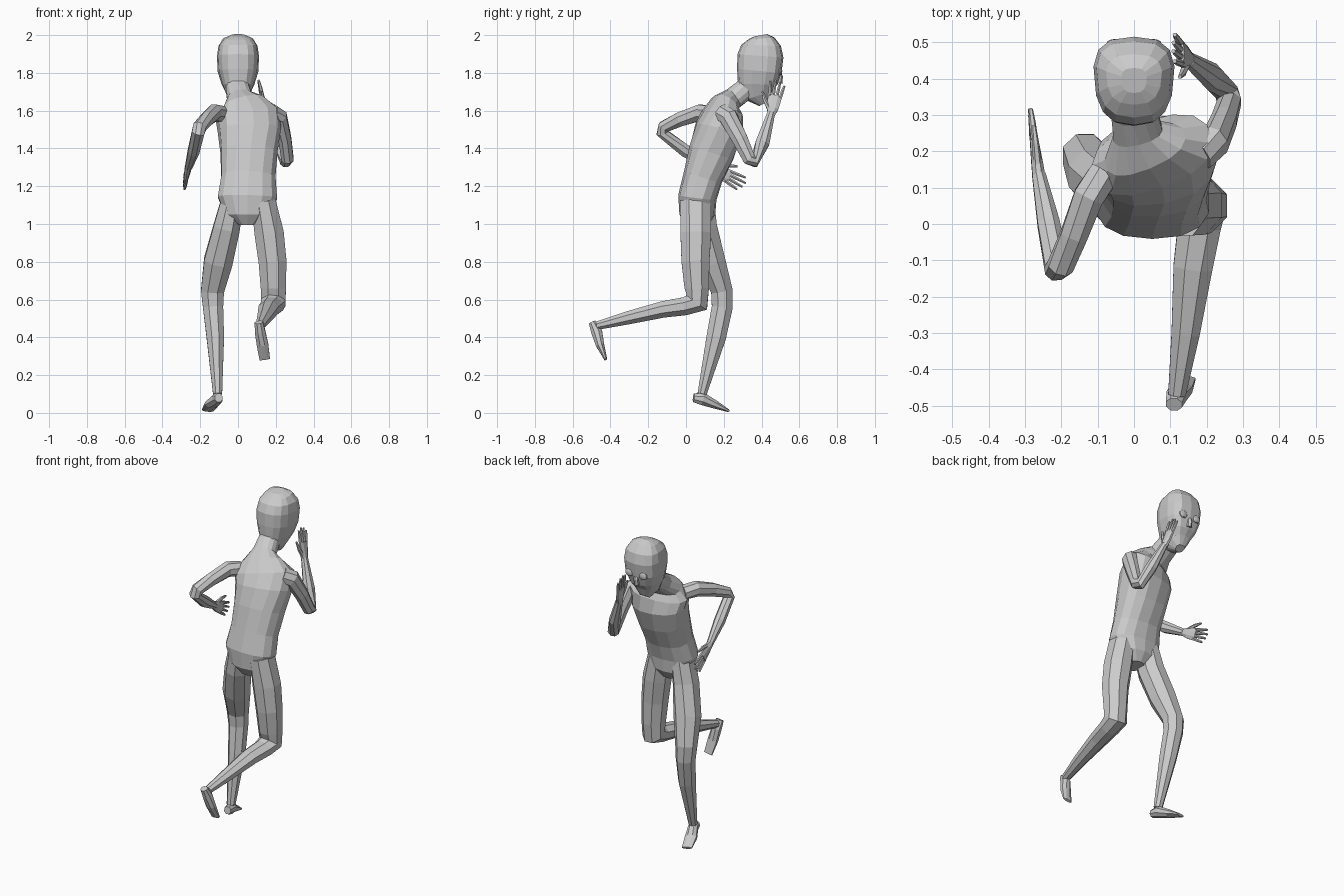
import bpy, bmesh
from math import sin, cos, pi, copysign
from mathutils import Vector


def add_tube(bm, rings, side, n=8, e=2.0, taper=0.0):
    """Loft (x, y, z, ru, rv[, yaw]) rings; 'side' sets the ru direction."""
    pts = [Vector(r[:3]) for r in rings]
    loops = []
    for i, r in enumerate(rings):
        t = Vector()
        if i > 0:
            t += (pts[i] - pts[i - 1]).normalized()
        if i < len(pts) - 1:
            t += (pts[i + 1] - pts[i]).normalized()
        t.normalize()
        s = Vector(side)
        if len(r) > 5:
            s = Vector((cos(r[5]), sin(r[5]), 0))
        u = (s - t * s.dot(t)).normalized()
        v = t.cross(u)
        loop = []
        for k in range(n):
            a = 2 * pi * (k + 0.5) / n
            c, d = (copysign(abs(w) ** (2 / e), w) for w in (cos(a), sin(a)))
            loop.append(bm.verts.new(pts[i] + u * c * r[3] * (1 + taper * d) + v * d * r[4]))
        loops.append(loop)
    for a, b in zip(loops, loops[1:]):
        for k in range(n):
            bm.faces.new((a[k], a[(k + 1) % n], b[(k + 1) % n], b[k]))
    bm.faces.new(loops[0][::-1])
    bm.faces.new(loops[-1])


def finish(name, bm):
    bmesh.ops.recalc_face_normals(bm, faces=bm.faces)
    me = bpy.data.meshes.new(name)
    bm.to_mesh(me)
    bm.free()
    ob = bpy.data.objects.new(name, me)
    bpy.context.collection.objects.link(ob)
    return ob


def tube(name, rings, side=(1, 0, 0), **kw):
    bm = bmesh.new()
    add_tube(bm, rings, side, **kw)
    return finish(name, bm)


def hand(name, wrist, tip, spread):
    """Flat palm, four fingers and a thumb on the +spread edge."""
    w, tip = Vector(wrist), Vector(tip)
    length = (tip - w).length
    d = (tip - w).normalized()
    s = Vector(spread)
    s = (s - d * s.dot(d)).normalized()
    bm = bmesh.new()

    def seg(points, radii, n):
        add_tube(bm, [(*(w + d * a * length + s * b), *r) for (a, b), r in zip(points, radii)], s, n=n)

    seg([(-0.03, 0), (0.2, 0), (0.55, 0)], [(.02, .019), (.034, .017), (.041, .012)], 8)
    for k, reach in enumerate((0.88, 0.97, 1.0, 0.93)):
        b = (1.5 - k) * -0.019
        seg([(0.5, b), (0.75, b * 1.2), (reach, b * 1.35)], [(.010, .010), (.009, .009), (.006, .006)], 6)
    seg([(0.15, .018), (0.38, .05), (0.6, .07)], [(.013, .012), (.011, .010), (.006, .006)], 6)
    return finish(name, bm)


# Torso and neck, leaning forward with the shoulders twisted
tube("torso", [
    (.05, .06, .995, .05, .06, 0), (.05, .06, 1.05, .12, .095, 0),
    (.05, .06, 1.14, .160, .102, 0), (.055, .09, 1.25, .146, .105, .03),
    (.058, .135, 1.38, .152, .122, .1), (.06, .175, 1.50, .168, .125, .2),
    (.05, .19, 1.58, .175, .098, .3), (.03, .205, 1.635, .12, .07, .25),
    (.01, .25, 1.665, .07, .058, .1), (0, .31, 1.71, .064, .058, 0),
    (0, .36, 1.77, .064, .06, 0)], n=14, e=2.4)

# Head, boxy skull narrowing to the chin
tube("head", [
    (0, .41, 1.637, .028, .025), (0, .385, 1.68, .06, .075),
    (0, .38, 1.74, .086, .105), (0, .388, 1.81, .106, .118),
    (0, .394, 1.89, .110, .122), (0, .398, 1.945, .102, .105),
    (0, .398, 1.982, .076, .07), (0, .395, 1.999, .035, .035)],
    n=14, e=2.7, taper=0.1)

# Eyes and nose
for label, x in (("left", -.048), ("right", .048)):
    bm = bmesh.new()
    bmesh.ops.create_uvsphere(bm, u_segments=10, v_segments=6, radius=1)
    bmesh.ops.scale(bm, vec=(.028, .012, .024), verts=bm.verts)
    bmesh.ops.translate(bm, vec=(x, .498, 1.81), verts=bm.verts)
    finish(label + "_eye", bm)
tube("nose", [(0, .490, 1.82, .010, .008), (0, .497, 1.78, .016, .016),
              (0, .492, 1.745, .016, .018)], n=6)

# Supporting leg and foot
tube("left_leg", [
    (-.03, .07, 1.12, .065, .085), (-.06, .085, .98, .076, .086),
    (-.105, .135, .80, .082, .080), (-.135, .19, .645, .066, .062),
    (-.132, .192, .56, .058, .060), (-.12, .16, .40, .050, .056),
    (-.108, .085, .10, .026, .026)])
tube("left_foot", [
    (-.102, .040, .080, .022, .024), (-.11, .085, .075, .030, .036),
    (-.14, .150, .046, .038, .024), (-.162, .222, .013, .033, .008)])

# Raised leg, bent back at the knee, and its foot
tube("right_leg", [
    (.135, .05, 1.12, .070, .088), (.165, .052, .95, .084, .088),
    (.183, .05, .80, .080, .080), (.187, .057, .66, .072, .070),
    (.187, .058, .585, .070, .070), (.180, -.005, .565, .064, .052),
    (.162, -.12, .548, .058, .047), (.142, -.30, .505, .042, .038),
    (.118, -.47, .462, .026, .024)])
tube("right_foot", [
    (.110, -.497, .480, .024, .020), (.117, -.473, .43, .030, .032),
    (.130, -.455, .36, .033, .024), (.142, -.425, .283, .030, .008)])

# Left arm swung back, hand forward at the hip
tube("left_arm", [
    (-.08, .14, 1.58, .045, .045), (-.125, .075, 1.59, .045, .046),
    (-.165, -.03, 1.555, .040, .041), (-.202, -.115, 1.515, .038, .036),
    (-.212, -.125, 1.482, .036, .034), (-.235, .0, 1.385, .033, .036),
    (-.262, .135, 1.30, .020, .022)])
hand("left_hand", (-.262, .13, 1.303), (-.286, .31, 1.205), (0, .5, .85))

# Right arm bent, hand raised to the face
tube("right_arm", [
    (.18, .19, 1.59, .045, .050), (.222, .225, 1.565, .042, .052),
    (.248, .285, 1.45, .037, .045), (.262, .335, 1.345, .035, .038),
    (.255, .362, 1.33, .035, .032), (.215, .405, 1.43, .033, .040),
    (.150, .452, 1.59, .020, .022)])
hand("right_hand", (.150, .452, 1.58), (.108, .488, 1.76), (0, -1, .3))
